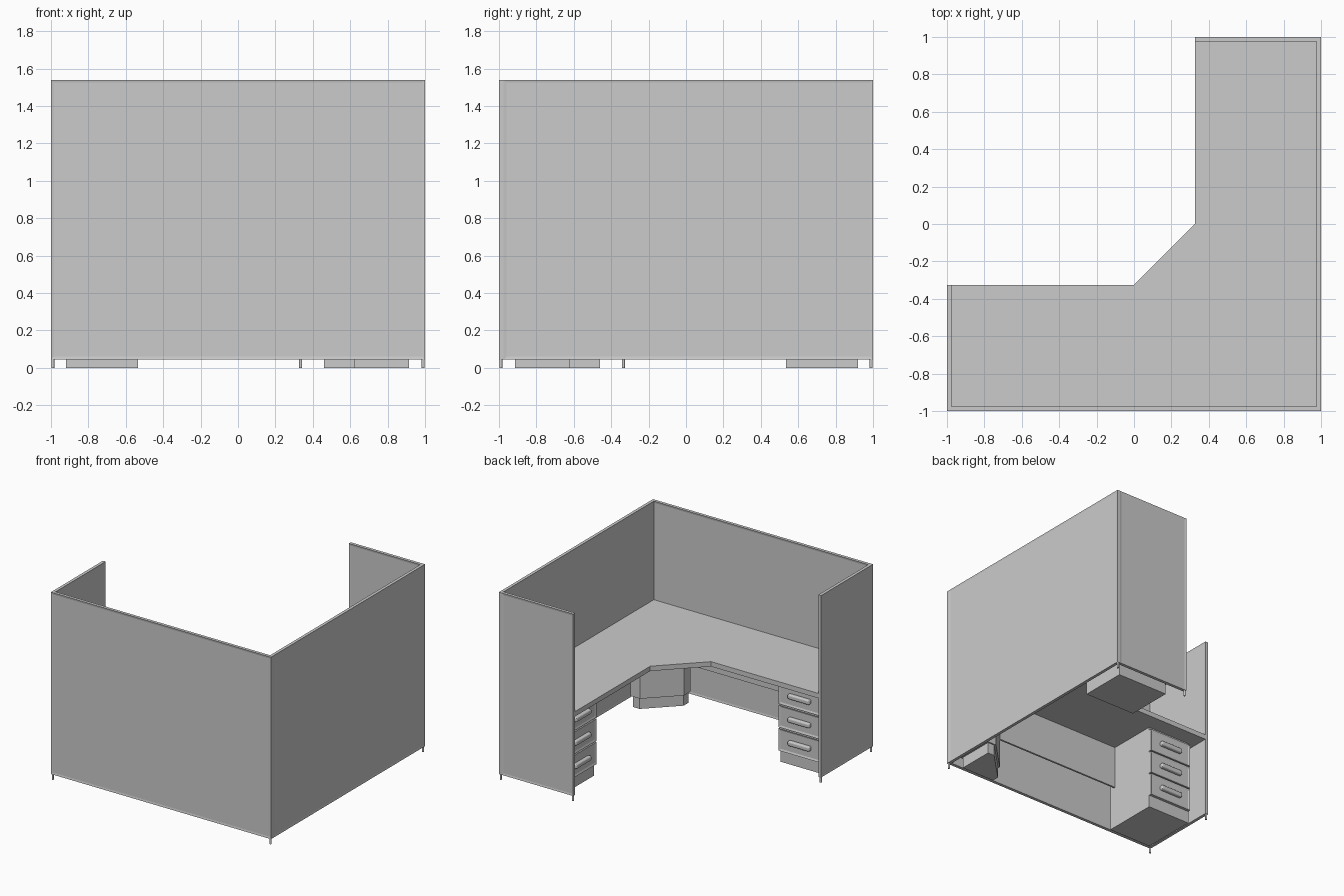
import bpy
import bmesh
from mathutils import Matrix, Vector

old = bpy.data.objects.get("Cube")
if old:
    bpy.data.objects.remove(old, do_unlink=True)

grey = bpy.data.materials.new("light_grey")
grey.use_nodes = True
COLOUR = (0.6, 0.6, 0.6, 1.0)
grey.diffuse_color = COLOUR
grey.node_tree.nodes["Principled BSDF"].inputs["Base Color"].default_value = COLOUR

# Reflection across the desk's diagonal: (x, y) -> (-y, -x)
DIAGONAL = Matrix(((0, -1, 0, 0), (-1, 0, 0, 0), (0, 0, 1, 0), (0, 0, 0, 1)))


def finish(bm, name, reflect=False):
    if reflect:
        bm.transform(DIAGONAL)
    bmesh.ops.recalc_face_normals(bm, faces=bm.faces)
    mesh = bpy.data.meshes.new(name)
    bm.to_mesh(mesh)
    bm.free()
    mesh.materials.append(grey)
    obj = bpy.data.objects.new(name, mesh)
    bpy.context.collection.objects.link(obj)
    return obj


def box_mesh(low, high):
    bm = bmesh.new()
    bmesh.ops.create_cube(bm, size=1)
    low, high = Vector(low), Vector(high)
    size = high - low
    for v in bm.verts:
        v.co = (low + high) / 2 + Vector(v.co[i] * size[i] for i in range(3))
    return bm


def inset_sides(bm, axis, width, depth, only_positive=False):
    """Sink a framed field into the faces looking along an axis."""
    bm.normal_update()
    faces = [f for f in bm.faces if (f.normal[axis] if only_positive else abs(f.normal[axis])) > 0.9]
    bmesh.ops.inset_individual(bm, faces=faces, thickness=width, depth=-depth)


def prism(name, outline, z0, z1, reflect=False):
    bm = bmesh.new()
    base = bm.faces.new([bm.verts.new((x, y, z0)) for x, y in outline])
    top = bmesh.ops.extrude_face_region(bm, geom=[base])["geom"]
    bmesh.ops.translate(bm, vec=(0, 0, z1 - z0), verts=[g for g in top if isinstance(g, bmesh.types.BMVert)])
    return finish(bm, name, reflect)


# Partition walls with a slim raised frame
WALL, FLOOR, TOP, END, DESK = 0.025, 0.045, 1.54, 0.325, 0.73


def wall(name, x0, y0, x1, y1, axis):
    bm = box_mesh((x0, y0, FLOOR), (x1, y1, TOP))
    inset_sides(bm, axis, 0.022, 0.003)
    finish(bm, name)


wall("front_wall", -1, -1, 1, -1 + WALL, 1)
wall("side_wall", 1 - WALL, -1 + WALL, 1, 1, 0)
wall("short_front_end_wall", -1, -1 + WALL, -1 + WALL, -END, 0)
wall("short_back_end_wall", END, 1 - WALL, 1 - WALL, 1, 1)

# Levelling feet under the wall ends and corners
F = 0.99
for i, (x, y) in enumerate([(F, -F), (F, F), (-F, -F), (END + 0.01, F), (-F, -END - 0.01)]):
    bm = bmesh.new()
    bmesh.ops.create_cone(bm, cap_ends=True, segments=12, radius1=0.008, radius2=0.008,
                          depth=FLOOR, matrix=Matrix.Translation((x, y, FLOOR / 2)))
    finish(bm, f"levelling_foot_{i + 1}")

# L-shaped worktop with a diagonal inner corner
E = 1 - WALL
prism("worktop", [(-E, -E), (E, -E), (E, E), (END, E), (END, 0), (0, -END), (-E, -END)], 0.69, DESK)

# Diagonal corner cabinet
prism("corner_plinth", [(0.915, -0.915), (0.915, -0.62), (0.855, -0.62),
                        (0.62, -0.855), (0.62, -0.915)], 0, 0.09)
prism("corner_cabinet", [(0.93, -0.93), (0.93, -0.61), (0.845, -0.61),
                         (0.61, -0.845), (0.61, -0.93)], 0.09, 0.69)

# Drawer pedestal and modesty panel for each wing
X0, X1, BACK, FRONT = -0.92, -0.535, -0.915, -0.46
for side, reflect in (("right", False), ("back", True)):
    finish(box_mesh((X0, BACK, 0), (X1, FRONT, 0.09)), f"{side}_pedestal_plinth", reflect)
    finish(box_mesh((X0, BACK, 0.09), (X1, FRONT, 0.69)), f"{side}_pedestal_body", reflect)
    finish(box_mesh((X1, -0.875, 0.345), (0.61, -0.86, 0.69)), f"{side}_modesty_panel", reflect)

    for n in range(3):
        z0 = 0.1 + n * 0.192
        z1 = z0 + 0.182
        bm = box_mesh((X0, FRONT, z0), (X1, FRONT + 0.022, z1))
        inset_sides(bm, 1, 0.022, 0.006, only_positive=True)
        finish(bm, f"{side}_drawer_front_{n + 1}", reflect)

        # Rounded bar handle
        mid, zc = (X0 + X1) / 2, (z0 + z1) / 2
        bm = box_mesh((mid - 0.1, FRONT + 0.01, zc - 0.02), (mid + 0.1, FRONT + 0.045, zc + 0.02))
        bmesh.ops.bevel(bm, geom=bm.edges[:], offset=0.012, segments=3, profile=0.5, affect='EDGES')
        finish(bm, f"{side}_drawer_handle_{n + 1}", reflect)
